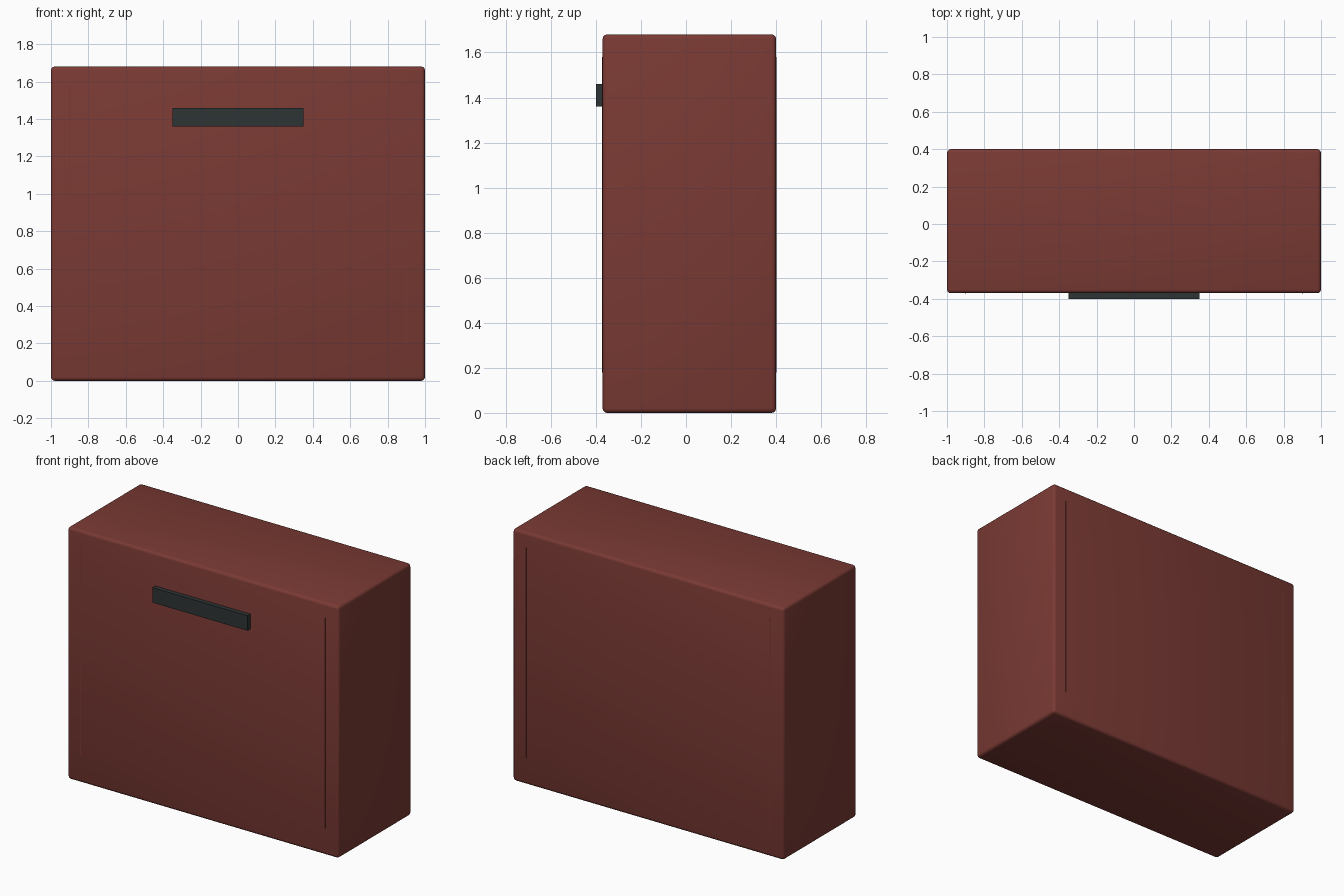
import bpy
import math

old = bpy.data.objects.get("Cube")
if old:
    bpy.data.objects.remove(old, do_unlink=True)


def material(name, color):
    mat = bpy.data.materials.new(name)
    mat.use_nodes = True
    mat.diffuse_color = color
    mat.node_tree.nodes["Principled BSDF"].inputs["Base Color"].default_value = color
    return mat


def box(name, low, high, mat, bevel=0.0, segments=3):
    """Axis-aligned box between two corners, with optional rounded edges."""
    center = [(a + b) / 2 for a, b in zip(low, high)]
    bpy.ops.mesh.primitive_cube_add(size=1, location=center)
    obj = bpy.context.object
    obj.name = name
    obj.scale = [b - a for a, b in zip(low, high)]
    bpy.ops.object.transform_apply(location=False, rotation=False, scale=True)
    obj.data.materials.append(mat)
    if bevel:
        mod = obj.modifiers.new("Rounded edges", "BEVEL")
        mod.width = bevel
        mod.segments = segments
        bpy.ops.object.modifier_apply(modifier=mod.name)
        bpy.ops.object.shade_smooth_by_angle(angle=math.radians(40))
    return obj


red = material("brick red", (0.195, 0.042, 0.034, 1))
dark = material("dark slate", (0.027, 0.034, 0.034, 1))

FRONT, BACK, TOP = -0.37, 0.4, 1.68

# Main body
box("body", (-1, FRONT, 0), (1, BACK, TOP), red, bevel=0.02)

# Handle plate on the front
box("handle", (-0.35, -0.4, 1.36), (0.35, FRONT + 0.01, 1.46), dark)

# Thin vertical seam strips on front and back
for side, x in (("left", 0.9), ("right", -0.9)):
    for face, y in (("front", FRONT), ("back", BACK)):
        box(f"{face}_seam_{side}", (x - 0.003, y - 0.002, 0.18),
            (x + 0.003, y + 0.002, 1.58), red)
